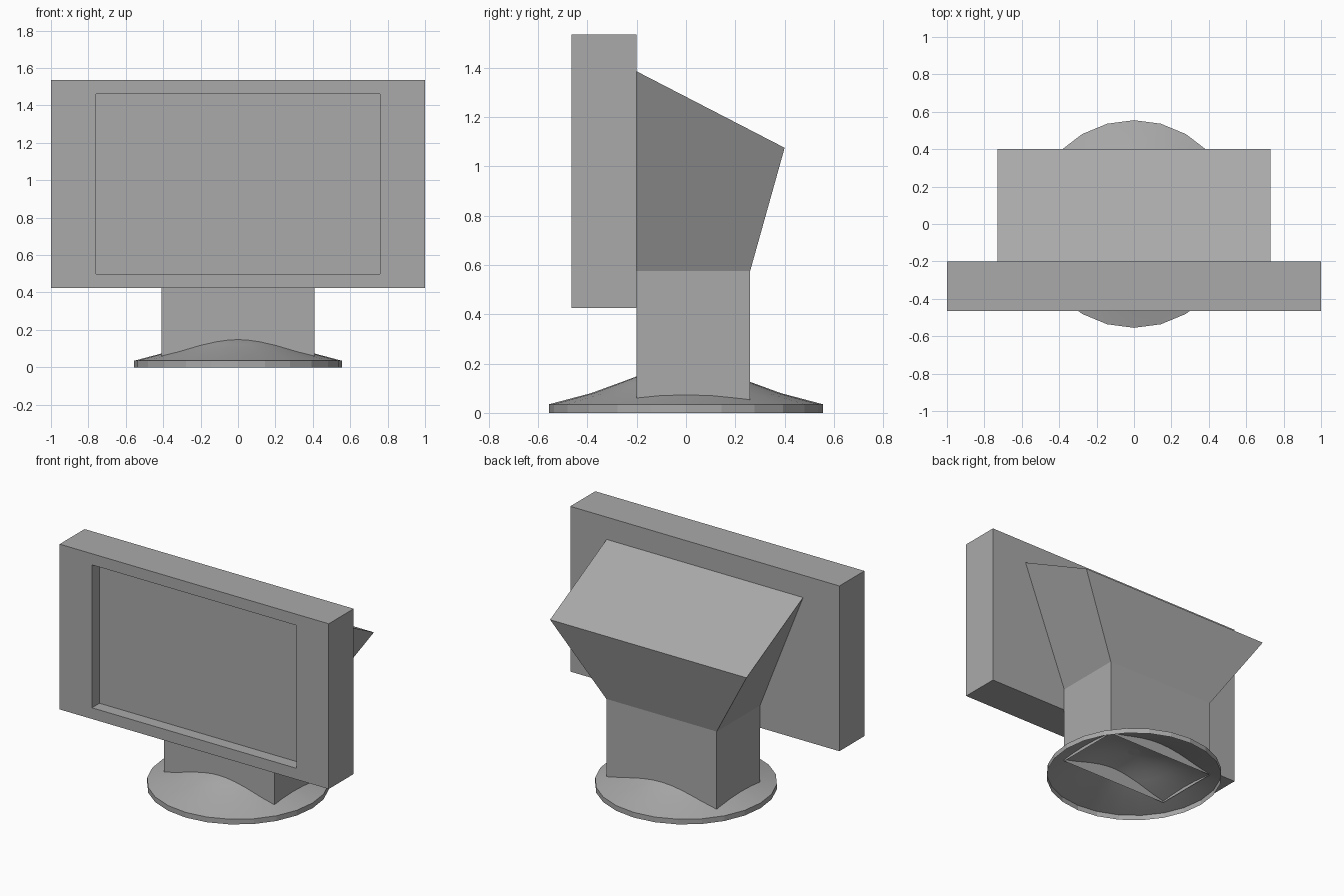
import bpy
import bmesh
from math import sin, cos, tau

cube = bpy.data.objects.get("Cube")
if cube:
    bpy.data.objects.remove(cube, do_unlink=True)

# One plain grey for every part
grey = bpy.data.materials.new("grey_plastic")
grey.use_nodes = True
colour = (0.4, 0.4, 0.4, 1)
grey.diffuse_color = colour
grey.node_tree.nodes["Principled BSDF"].inputs["Base Color"].default_value = colour


def loft(name, rings, cap_first=True, cap_last=True, smooth_from=None):
    """Bridge equal-sized point rings, with optional caps at both ends."""
    bm = bmesh.new()
    loops = [[bm.verts.new(p) for p in ring] for ring in rings]
    for row, (a, b) in enumerate(zip(loops, loops[1:])):
        for i in range(len(a)):
            j = (i + 1) % len(a)
            face = bm.faces.new((a[i], a[j], b[j], b[i]))
            face.smooth = smooth_from is not None and row >= smooth_from
    if cap_first:
        bm.faces.new(loops[0][::-1])
    if cap_last:
        bm.faces.new(loops[-1])
    # Keep the crease where smooth shading begins
    if smooth_from is not None:
        ring = set(loops[smooth_from])
        for edge in bm.edges:
            if set(edge.verts) <= ring:
                edge.smooth = False
    mesh = bpy.data.meshes.new(name)
    bm.to_mesh(mesh)
    bm.free()
    mesh.materials.append(grey)
    obj = bpy.data.objects.new(name, mesh)
    bpy.context.collection.objects.link(obj)
    return obj


def upright(half_x, low, high, y):
    """Rectangle facing the front."""
    return [(half_x, y, low), (-half_x, y, low), (-half_x, y, high), (half_x, y, high)]


def level(half_x, front, back, z_front, z_back):
    """Rectangle seen from above, possibly tilted."""
    return [(-half_x, front, z_front), (half_x, front, z_front),
            (half_x, back, z_back), (-half_x, back, z_back)]


def circle(radius, z, sides=24):
    return [(radius * cos(tau * i / sides), radius * sin(tau * i / sides), z)
            for i in range(sides)]


# Screen box with a recessed panel
loft("screen", [
    upright(1, 0.425, 1.535, -0.2),
    upright(1, 0.425, 1.535, -0.465),
    upright(0.76, 0.5, 1.46, -0.465),
    upright(0.76, 0.5, 1.46, -0.385),
])

# Neck flaring out into the rear housing, open at the bottom
loft("neck_and_housing", [
    level(0.41, -0.2, 0.26, 0.05, 0.05),
    level(0.41, -0.2, 0.26, 0.575, 0.575),
    level(0.73, -0.2, 0.4, 1.385, 1.075),
], cap_first=False)

# Hollow domed foot with a faceted rim
profile = [(0.555, 0), (0.555, 0.035), (0.385, 0.08), (0.27, 0.122),
           (0.2, 0.148), (0.1, 0.172), (0.04, 0.18)]
loft("foot", [circle(r, z) for r, z in profile], cap_first=False, smooth_from=1)
